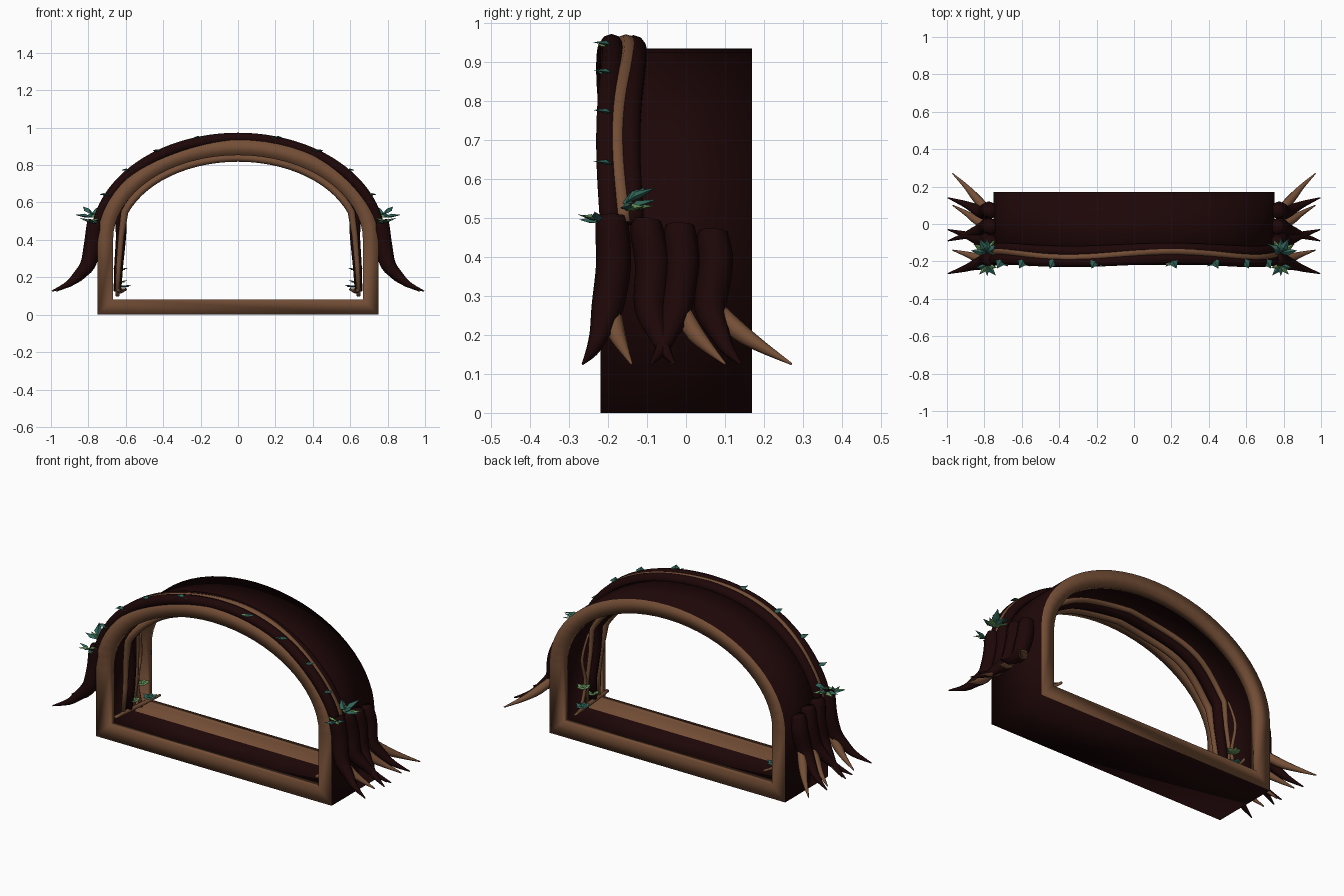
import bpy, bmesh, math, random
from mathutils import Vector

random.seed(4)
old = bpy.data.objects.get("Cube")
if old:
    bpy.data.objects.remove(old, do_unlink=True)


def material(name, color):
    m = bpy.data.materials.new(name)
    m.use_nodes = True
    m.diffuse_color = (*color, 1)
    bsdf = m.node_tree.nodes["Principled BSDF"]
    bsdf.inputs["Base Color"].default_value = (*color, 1)
    bsdf.inputs["Roughness"].default_value = 0.8
    return m


DARK = material("dark bark", (0.0125, 0.002, 0.0022))
BROWN = material("light wood", (0.175, 0.077, 0.037))
TEAL = material("teal leaf", (0.03, 0.13, 0.1))
GREEN = material("green leaf", (0.13, 0.28, 0.1))


def finish(bm, name, mats, smooth=True, mirror=False):
    bmesh.ops.recalc_face_normals(bm, faces=bm.faces)
    for f in bm.faces:
        f.smooth = smooth
    me = bpy.data.meshes.new(name)
    bm.to_mesh(me)
    bm.free()
    for m in mats:
        me.materials.append(m)
    ob = bpy.data.objects.new(name, me)
    bpy.context.collection.objects.link(ob)
    if mirror:
        ob.modifiers.new("Mirror", "MIRROR").use_mirror_merge = False
    return ob


def spline(pts, steps=4):
    """Catmull-Rom through (x, y, z, radius) points."""
    p = [Vector(q) for q in pts]
    p = [p[0]] + p + [p[-1]]
    out = []
    for a, b, c, d in zip(p, p[1:], p[2:], p[3:]):
        for i in range(steps):
            t = i / steps
            out.append(b + (c - a) * t / 2 + (a * 2 - b * 5 + c * 4 - d) * t * t / 2
                       + (b * 3 - a - c * 3 + d) * t ** 3 / 2)
    return out + [p[-1]]


def tube(bm, path, sides=8):
    rings = []
    for i, q in enumerate(path):
        ahead, behind = path[min(i + 1, len(path) - 1)], path[max(i - 1, 0)]
        tan = (ahead - behind).xyz.normalized()
        ref = Vector((0, 1, 0)) if abs(tan.y) < 0.9 else Vector((1, 0, 0))
        u = tan.cross(ref).normalized()
        v = tan.cross(u)
        ring = []
        for k in range(sides):
            a = math.tau * k / sides
            ring.append(bm.verts.new(q.xyz + (u * math.cos(a) + v * math.sin(a)) * q.w))
        rings.append(ring)
    for r, s in zip(rings, rings[1:]):
        for k in range(sides):
            j = (k + 1) % sides
            bm.faces.new((r[k], r[j], s[j], s[k]))
    bm.faces.new(rings[0])
    bm.faces.new(rings[-1])


def arch(a, width, top):
    return width * math.cos(a), 0.4 + (top - 0.4) * math.sin(a)


# Arched frame: raised light rims front and back, thin dark shell between
angles = [math.pi * i / 32 for i in range(33)]


def frame_profile(inset):
    w = 0.75 - inset
    return ([(w, inset)] + [arch(a, w, 0.935 - inset) for a in angles] + [(-w, inset)])


outer, shell, inner = frame_profile(0), frame_profile(0.025), frame_profile(0.082)
section = [(outer, -0.22), (outer, 0.17), (inner, 0.17), (inner, 0.12),
           (shell, 0.105), (shell, -0.155), (inner, -0.17), (inner, -0.22)]
section_mats = [0, 1, 1, 1, 0, 1, 1, 1]
bm = bmesh.new()
loops = [[bm.verts.new((x, y, z)) for x, z in prof] for prof, y in section]
for s, mat in enumerate(section_mats):
    a, b = loops[s], loops[(s + 1) % len(loops)]
    for i in range(len(a)):
        j = (i + 1) % len(a)
        bm.faces.new((a[i], a[j], b[j], b[i])).material_index = mat
finish(bm, "arched_frame", [DARK, BROWN])


# Gently wavy vines over the outside of the arch, near the front
def outer_vine(name, y, radius, lift, sway, mat):
    bm = bmesh.new()
    path = []
    for i in range(49):
        a = math.radians(9 + 162 * i / 48)
        x, z = arch(a, 0.75 + lift, 0.935 + lift)
        wave = sway * math.cos(4.3 * (a - math.radians(75)))
        path.append(Vector((x, y + wave, z, radius)))
    tube(bm, path, 10)
    finish(bm, name, [mat])


outer_vine("front_dark_vine", -0.195, 0.029, 0.009, 0.008, DARK)
outer_vine("middle_light_vine", -0.161, 0.022, 0.015, 0.017, BROWN)
outer_vine("rear_dark_vine", -0.138, 0.03, 0.005, 0.008, DARK)


# Vines lining the inside of the arch, with slanting legs reaching down
def inner_vine(name, y, radius, width, top, mat):
    bm = bmesh.new()
    half = [Vector((0.645, y, 0.125, radius * 0.6)), Vector((0.638, y + 0.012, 0.26, radius * 0.7)),
            Vector((0.625, y, 0.42, radius * 0.8))]
    for i in range(15):
        a = math.radians(20 + 70 * i / 14)
        x, z = arch(a, width, top)
        half.append(Vector((x, y + 0.01 * math.cos(7 * a), z, radius)))
    other = [Vector((-q.x, q.y, q.z, q.w)) for q in reversed(half[:-1])]
    tube(bm, half + other)
    finish(bm, name, [mat])


inner_vine("inner_front_light_vine", -0.125, 0.02, 0.645, 0.838, BROWN)
inner_vine("inner_dark_vine", -0.075, 0.034, 0.668, 0.858, DARK)
inner_vine("inner_rear_light_vine", -0.025, 0.015, 0.66, 0.85, BROWN)

# Thin twigs on the inner walls and along the floor edge
bm = bmesh.new()
tube(bm, spline([(0.645, 0.04, 0.1, 0.011), (0.64, 0, 0.25, 0.01),
                 (0.64, 0.03, 0.4, 0.009), (0.62, 0.0, 0.54, 0.006)]), 6)
tube(bm, spline([(0.64, -0.2, 0.13, 0.01), (0.63, 0, 0.125, 0.013), (0.6, 0.15, 0.135, 0.007)]), 6)
finish(bm, "inner_twigs", [BROWN], mirror=True)

# Side roots: blunt dark trunks that fork into pointed tips
# (top y, foot y, top z, dark tip y, light tip y)
roots = [(-0.19, -0.202, 0.505, -0.265, -0.14), (-0.1, -0.092, 0.495, -0.03, -0.035),
         (-0.015, -0.025, 0.483, -0.09, 0.1), (0.07, 0.062, 0.468, 0.14, 0.27)]
dark, light = bmesh.new(), bmesh.new()
for top_y, foot_y, top_z, dark_y, light_y in roots:
    mid = (top_y + foot_y) / 2
    tube(dark, spline([(0.762, top_y, top_z, 0.036), (0.767, top_y, top_z - 0.03, 0.043),
                       (0.778, mid + 0.01, 0.38, 0.045), (0.802, foot_y, 0.27, 0.041),
                       (0.86, foot_y * 0.7 + dark_y * 0.3, 0.205, 0.027),
                       (0.91, foot_y * 0.4 + dark_y * 0.6, 0.162, 0.017),
                       (0.995, dark_y, 0.126, 0.003)]), 8)
    tube(light, spline([(0.785, foot_y + 0.012, 0.27, 0.022),
                        (0.84, foot_y * 0.65 + light_y * 0.35, 0.21, 0.024),
                        (0.895, foot_y * 0.35 + light_y * 0.65, 0.168, 0.015),
                        (0.97, light_y, 0.126, 0.003)]), 8)
finish(dark, "dark_side_roots", [DARK], mirror=True)
finish(light, "light_root_tips", [BROWN], mirror=True)


# Leaves: slim folded diamonds
def leaf(bm, base, direction, size, width=0.35):
    d = Vector(direction).normalized()
    base = Vector(base)
    side = d.cross(Vector((0, 0, 1))).normalized()
    up = side.cross(d)
    mid = base + d * size * 0.4
    b, t = bm.verts.new(base), bm.verts.new(base + d * size)
    ring = [bm.verts.new(mid + o) for o in
            (side * size * width, up * size * 0.16, -side * size * width, -up * size * 0.05)]
    for i in range(4):
        j = (i + 1) % 4
        bm.faces.new((b, ring[i], ring[j]))
        bm.faces.new((t, ring[j], ring[i]))


teal, green = bmesh.new(), bmesh.new()
# Pairs along the arch
for i, deg in enumerate((75, 57, 41, 25)):
    a = math.radians(deg)
    x, z = arch(a, 0.778, 0.962)
    leaf(teal, (x, -0.185, z), (0.45, -0.9, 0.15), 0.06, 0.42)
    leaf(green if i % 2 == 0 else teal, (x, -0.19, z - 0.006), (-0.6, -0.7, 0.2), 0.05, 0.38)
# Tufts above the roots: one sweeping back, one sweeping forward
for center, sweep, count, size in (((0.785, -0.175, 0.515), 1, 7, 0.105),
                                   ((0.785, -0.205, 0.475), -1, 5, 0.07)):
    for k in range(count):
        a = math.pi * k / (count - 1)
        start = Vector(center) + Vector((0, 0.02 * sweep, random.uniform(0, 0.025)))
        leaf(green if k % 3 == 1 else teal, start,
             (math.cos(a), sweep * (0.15 + 0.85 * math.sin(a)), random.uniform(0.1, 0.55)),
             size * random.uniform(0.75, 1), 0.22)
# Small rosettes inside
for center, bm, size in (((0.63, 0.03, 0.235), green, 0.045), ((0.628, -0.05, 0.17), green, 0.04),
                         ((0.61, 0.07, 0.145), teal, 0.045)):
    for k in range(6):
        a = math.tau * k / 6
        leaf(bm, center, (0.7 * math.cos(a), math.sin(a), 0.25), size, 0.5)
finish(teal, "teal_leaves", [TEAL], smooth=False, mirror=True)
finish(green, "green_leaves", [GREEN], smooth=False, mirror=True)
